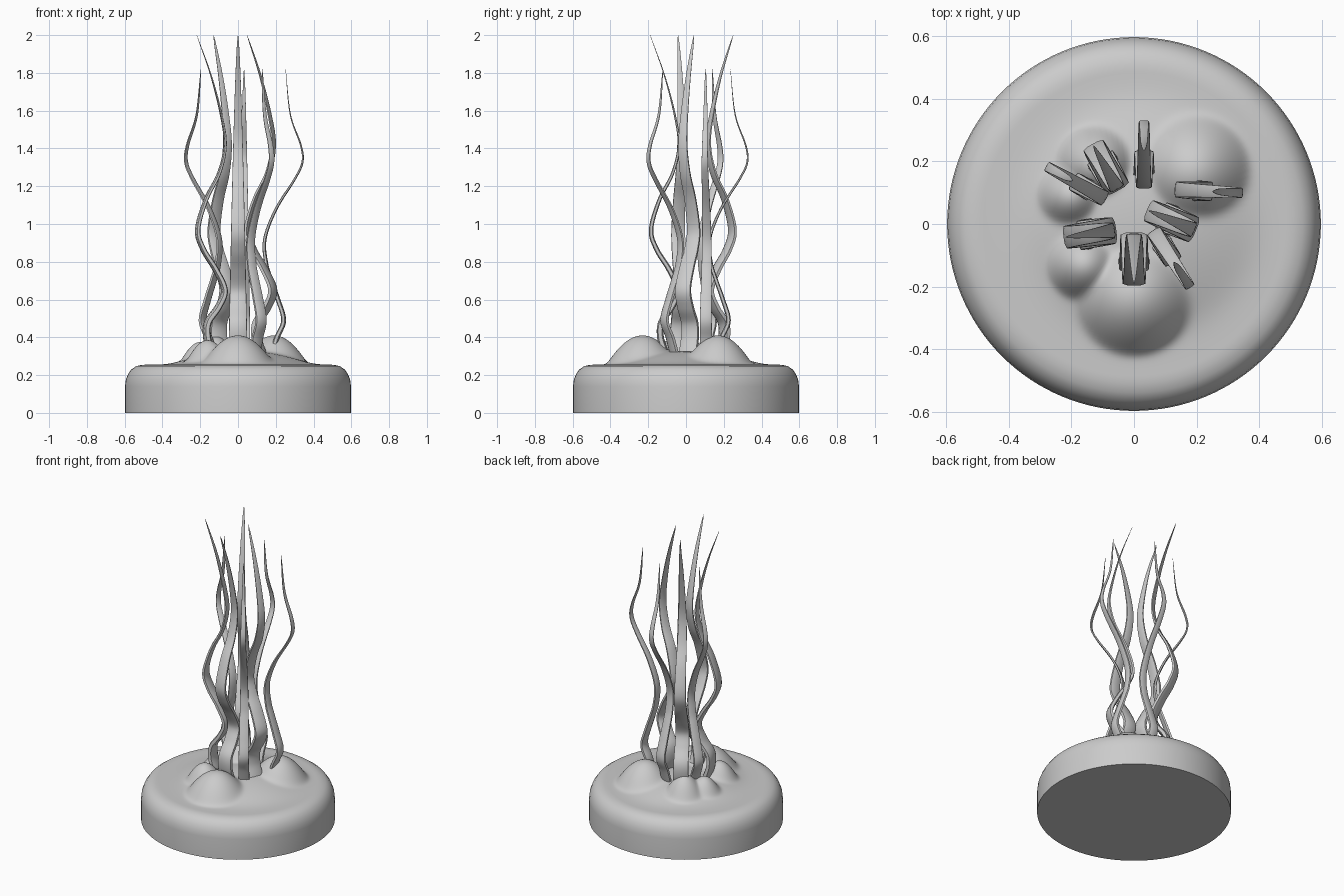
import bpy, bmesh
from math import sin, cos, pi, radians, log, exp
from mathutils import Vector

if "Cube" in bpy.data.objects:
    bpy.data.objects.remove(bpy.data.objects["Cube"])

grey = bpy.data.materials.new("stone grey")
grey.use_nodes = True
COLOUR = (0.6, 0.6, 0.6, 1)
grey.diffuse_color = COLOUR
grey.node_tree.nodes["Principled BSDF"].inputs["Base Color"].default_value = COLOUR


def finish(bm, name):
    bmesh.ops.recalc_face_normals(bm, faces=bm.faces)
    mesh = bpy.data.meshes.new(name)
    bm.to_mesh(mesh)
    bm.free()
    mesh.materials.append(grey)
    obj = bpy.data.objects.new(name, mesh)
    bpy.context.collection.objects.link(obj)
    bpy.ops.object.select_all(action='DESELECT')
    bpy.context.view_layer.objects.active = obj
    obj.select_set(True)
    bpy.ops.object.shade_smooth_by_angle(angle=radians(50))
    return obj


def skin(rings, name):
    """Join closed rings of points into a capped skin."""
    bm = bmesh.new()
    loops = [[bm.verts.new(p) for p in ring] for ring in rings]
    n = len(loops[0])
    for a, b in zip(loops, loops[1:]):
        for i in range(n):
            j = (i + 1) % n
            bm.faces.new((a[i], a[j], b[j], b[i]))
    bm.faces.new(loops[0])
    bm.faces.new(loops[-1])
    return finish(bm, name)


# Rocks on the base: x, y, radius, height
ROCKS = [(0.02, 0.02, 0.37, 0.075), (0, -0.23, 0.19, 0.155), (0.19, 0.17, 0.18, 0.155),
         (-0.12, 0.19, 0.13, 0.15), (-0.2, 0.09, 0.11, 0.12), (-0.16, -0.13, 0.12, 0.13)]
BLEND = 80


def ground(x, y):
    total = 1
    for cx, cy, r, h in ROCKS:
        d2 = ((x - cx) ** 2 + (y - cy) ** 2) / r ** 2
        total += exp(BLEND * max(h * (1 - d2), -0.5))
    return log(total) / BLEND


# Round base with the rocks blended into its top
TOP = 0.255
profile = [(0.598, 0), (0.598, 0.14), (0.594, 0.175), (0.582, 0.205),
           (0.565, 0.23), (0.54, 0.247), (0.51, 0.254)]
profile += [(0.49 * (1 - k / 60) + 0.002, TOP) for k in range(61)]
SIDES = 128
rings = []
for r, z in profile:
    ring = []
    for i in range(SIDES):
        a = 2 * pi * i / SIDES
        x, y = r * cos(a), r * sin(a)
        ring.append((x, y, z + (ground(x, y) if z == TOP else 0)))
    rings.append(ring)
skin(rings, "rocky_base")


def smooth_path(points, steps=6):
    """Catmull-Rom curve through the points."""
    pts = [Vector(p) for p in points]
    pts = [2 * pts[0] - pts[1]] + pts + [2 * pts[-1] - pts[-2]]
    out = []
    for a, b, c, d in zip(pts, pts[1:], pts[2:], pts[3:]):
        for k in range(steps):
            t = k / steps
            out.append(0.5 * (2 * b + (c - a) * t + (2 * a - 5 * b + 4 * c - d) * t * t
                              + (3 * b - a - 3 * c + d) * t ** 3))
    return out + [pts[-2]]


# Side profiles of the blades: outward offset, height
TALL = [(0.08, 0.32), (0.105, 0.4), (0.1, 0.48), (0.045, 0.56), (0.012, 0.65), (0.06, 0.76),
        (0.125, 0.865), (0.155, 0.97), (0.11, 1.13), (0.04, 1.27), (0.008, 1.42),
        (0.03, 1.58), (0.085, 1.79), (0.16, 2.0)]
SHORT = [(0.04, 0.32), (0.065, 0.4), (0.1, 0.49), (0.07, 0.6), (0.035, 0.7), (0.008, 0.79),
         (0, 0.92), (0.06, 1.08), (0.16, 1.24), (0.2, 1.33), (0.19, 1.42),
         (0.135, 1.58), (0.11, 1.82)]


def blade(name, shape, x, y, angle, width, thick):
    out = Vector((cos(radians(angle)), sin(radians(angle)), 0))
    side = Vector((-out.y, out.x, 0))
    path = smooth_path(shape)
    z0, z1 = path[0].y, path[-1].y
    rings = []
    for i, p in enumerate(path):
        tan = path[min(i + 1, len(path) - 1)] - path[max(i - 1, 0)]
        tan.normalize()
        normal = out * tan.y - Vector((0, 0, tan.x))
        centre = Vector((x, y, p.y)) + out * p.x
        left = max((z1 - p.y) / (z1 - z0), 0)
        w = width / 2 * left ** 0.65 + 0.0008
        t = thick / 2 * left + 0.0008
        ring = []
        for k in range(12):
            a = 2 * pi * k / 12
            c, s = cos(a), sin(a)
            # squared-off oval section
            m = (c ** 4 + s ** 4) ** -0.25
            ring.append(centre + side * (w * c * m) + normal * (t * s * m))
        rings.append(ring)
    skin(rings, name)


for i, (x, y, angle) in enumerate([(0, -0.03, -90), (-0.06, -0.02, 188),
                                   (-0.052, 0.11, 119), (0.195, -0.02, 157)]):
    blade(f"tall_blade_{i + 1}", TALL, x, y, angle, 0.098, 0.036)

for i, (x, y, angle) in enumerate([(-0.1, 0.085, 151), (0.032, 0.125, 90),
                                   (0.142, 0.11, -3), (0.068, -0.03, -57)]):
    blade(f"short_blade_{i + 1}", SHORT, x, y, angle, 0.066, 0.026)
